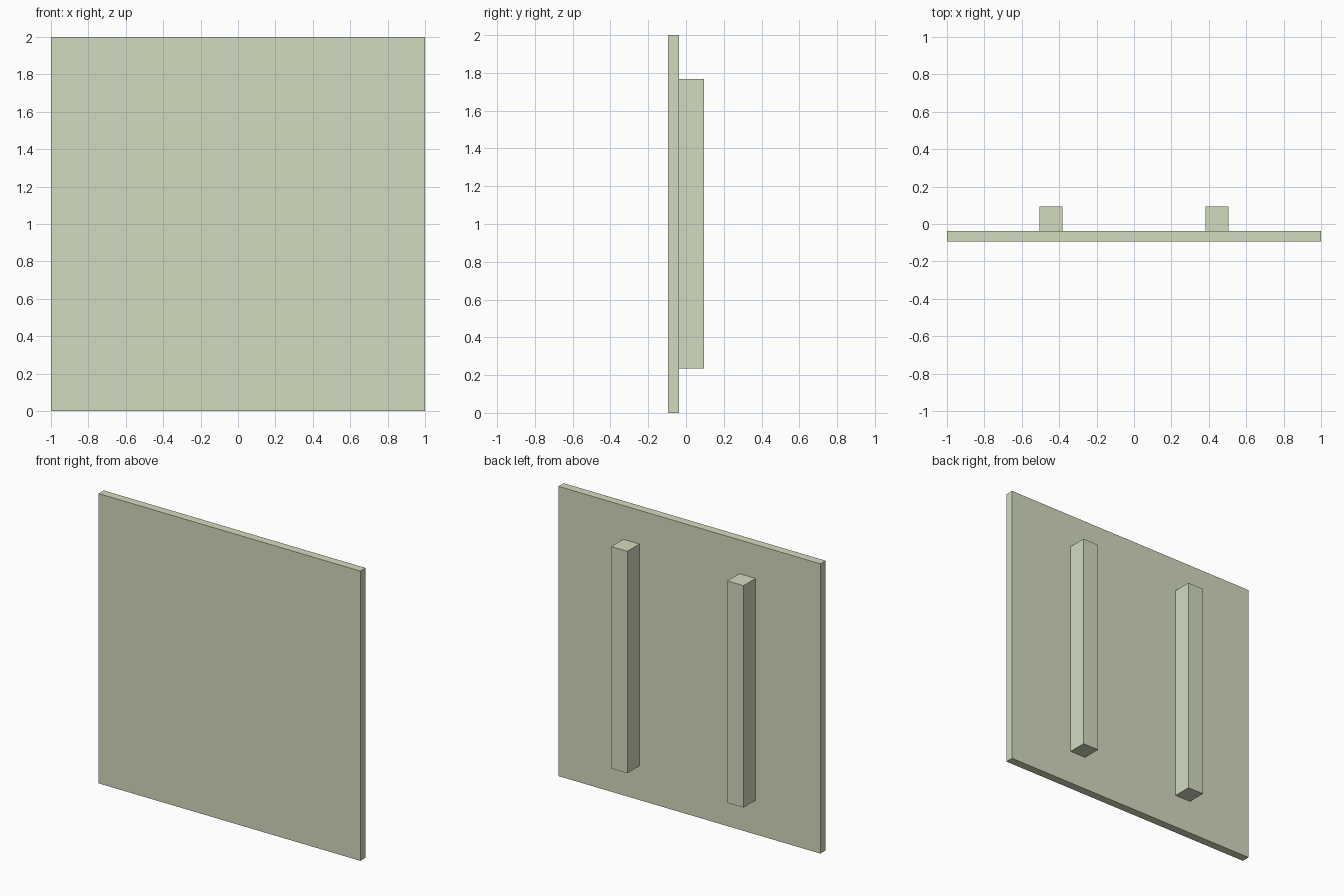
import bpy

if "Cube" in bpy.data.objects:
    bpy.data.objects.remove(bpy.data.objects["Cube"])

mat = bpy.data.materials.new("pale_sage")
mat.diffuse_color = (0.65, 0.71, 0.52, 1)
mat.use_nodes = True
mat.node_tree.nodes["Principled BSDF"].inputs["Base Color"].default_value = mat.diffuse_color


def box(name, lo, hi):
    """Axis-aligned box between two corners."""
    centre = [(a + b) / 2 for a, b in zip(lo, hi)]
    bpy.ops.mesh.primitive_cube_add(size=1, location=centre)
    obj = bpy.context.object
    obj.name = name
    obj.scale = [b - a for a, b in zip(lo, hi)]
    bpy.ops.object.transform_apply(location=False, rotation=False, scale=True)
    obj.data.materials.append(mat)
    return obj


FRONT, JOINT, BACK = -0.094, -0.037, 0.094

# Square front board
box("panel", (-1, FRONT, 0), (1, JOINT, 2))

# Two upright battens on the back of the board
for side, name in ((-1, "left_batten"), (1, "right_batten")):
    x = side * 0.4435
    box(name, (x - 0.0615, JOINT, 0.235), (x + 0.0615, BACK, 1.767))
